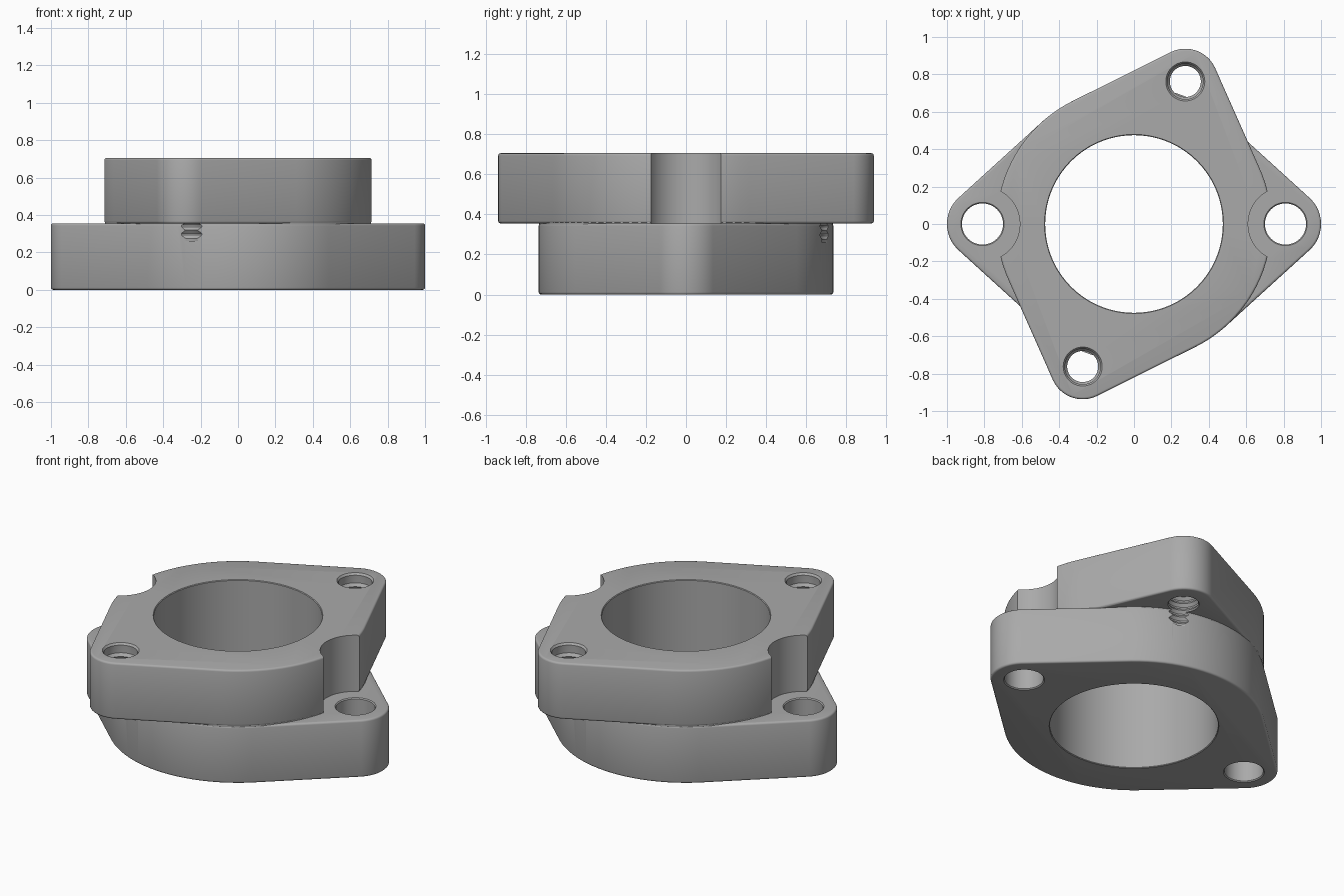
import bpy, bmesh, math
from mathutils import Vector

cube = bpy.data.objects.get("Cube")
if cube:
    bpy.data.objects.remove(cube, do_unlink=True)

# Main dimensions
MID, TOP = 0.355, 0.705
BODY_R, BORE_R, BOLT_DIST = 0.735, 0.475, 0.81
LOWER_ANGLE, UPPER_ANGLE = 0.0, math.radians(70.2)

metal = bpy.data.materials.new("grey metal")
metal.use_nodes = True
GREY = (0.4, 0.4, 0.4, 1)
metal.diffuse_color = GREY
metal.node_tree.nodes["Principled BSDF"].inputs["Base Color"].default_value = GREY


def make_object(name, bm):
    bmesh.ops.recalc_face_normals(bm, faces=bm.faces)
    mesh = bpy.data.meshes.new(name)
    bm.to_mesh(mesh)
    bm.free()
    mesh.materials.append(metal)
    obj = bpy.data.objects.new(name, mesh)
    bpy.context.collection.objects.link(obj)
    return obj


def bolt_centres(angle):
    direction = Vector((math.cos(angle), math.sin(angle), 0))
    return [direction * BOLT_DIST * side for side in (1, -1)]


def flange(name, angle, lug_r, z0, z1):
    """Disc and two lugs wrapped by a tangent outline, with rounded rims."""
    bm = bmesh.new()
    discs = [(Vector(), BODY_R, 96)] + [(c, lug_r, 48) for c in bolt_centres(angle)]
    for centre, r, n in discs:
        for i in range(n):
            a = math.tau * i / n + angle
            for z in (z0, z1):
                bm.verts.new((centre.x + r * math.cos(a), centre.y + r * math.sin(a), z))
    bmesh.ops.convex_hull(bm, input=bm.verts)
    loose = [v for v in bm.verts if not v.link_faces]
    bmesh.ops.delete(bm, geom=loose, context='VERTS')
    bmesh.ops.dissolve_limit(bm, angle_limit=0.002, verts=bm.verts, edges=bm.edges)
    rims = [e for e in bm.edges if e.calc_face_angle(0) > 1]
    bmesh.ops.bevel(bm, geom=rims, offset=0.012, segments=3, profile=0.5, affect='EDGES')
    return make_object(name, bm)


def lathe(name, profile, centre=Vector(), n=48):
    """Closed solid turned from (radius, z) points listed bottom to top."""
    bm = bmesh.new()
    rings = []
    for r, z in profile:
        rings.append([bm.verts.new((centre.x + r * math.cos(math.tau * i / n),
                                    centre.y + r * math.sin(math.tau * i / n), z))
                      for i in range(n)])
    for low, high in zip(rings, rings[1:]):
        for i in range(n):
            j = (i + 1) % n
            bm.faces.new((low[i], low[j], high[j], high[i]))
    bm.faces.new(rings[0][::-1])
    bm.faces.new(rings[-1])
    return make_object(name, bm)


def combine(obj, tool, operation):
    tool.hide_render = True
    mod = obj.modifiers.new("combine", 'BOOLEAN')
    mod.operation, mod.object, mod.solver = operation, tool, 'EXACT'
    bpy.context.view_layer.objects.active = obj
    bpy.ops.object.modifier_apply(modifier=mod.name)
    bpy.data.objects.remove(tool, do_unlink=True)


def hole_profile(r, z0, z1, lip=0.012):
    """Plain hole with a small chamfer at both rims."""
    return [(r + 2 * lip, z0 - lip), (r, z0 + lip), (r, z1 - lip), (r + 2 * lip, z1 + lip)]


# Upper flange, with a core reaching down into the lower one
body = flange("adapter_body", UPPER_ANGLE, 0.175, MID, TOP)
combine(body, lathe("core", [(BODY_R - 0.002, 0.2), (BODY_R - 0.002, 0.6)], n=96), 'UNION')

# Round reliefs above the lower bolts
for c in bolt_centres(LOWER_ANGLE):
    combine(body, lathe("relief", [(0.2, 0.1), (0.2, 1)], c), 'DIFFERENCE')

# Lower flange
combine(body, flange("lower_flange", LOWER_ANGLE, 0.19, 0, MID), 'UNION')

# Central bore and plain lower bolt holes
combine(body, lathe("bore", hole_profile(BORE_R, 0, TOP, 0.004), n=72), 'DIFFERENCE')
for c in bolt_centres(LOWER_ANGLE):
    combine(body, lathe("bolt_hole", hole_profile(0.11, 0, MID, 0.006), c), 'DIFFERENCE')

# Threaded upper bolt holes, grazing the lower flange wall
PITCH = 0.044
thread = [(0.085, 0.26)]
for k in range(9):
    z = 0.275 + k * PITCH
    thread += [(0.083, z), (0.097, z + PITCH * 0.4), (0.097, z + PITCH * 0.6)]
thread += [(0.095, TOP - 0.012), (0.112, TOP + 0.01)]
for c in bolt_centres(UPPER_ANGLE):
    combine(body, lathe("threaded_hole", thread, c), 'DIFFERENCE')

# Smooth shading with crisp edges
bpy.ops.object.select_all(action='DESELECT')
body.select_set(True)
bpy.context.view_layer.objects.active = body
bpy.ops.object.shade_smooth_by_angle(angle=math.radians(32))
